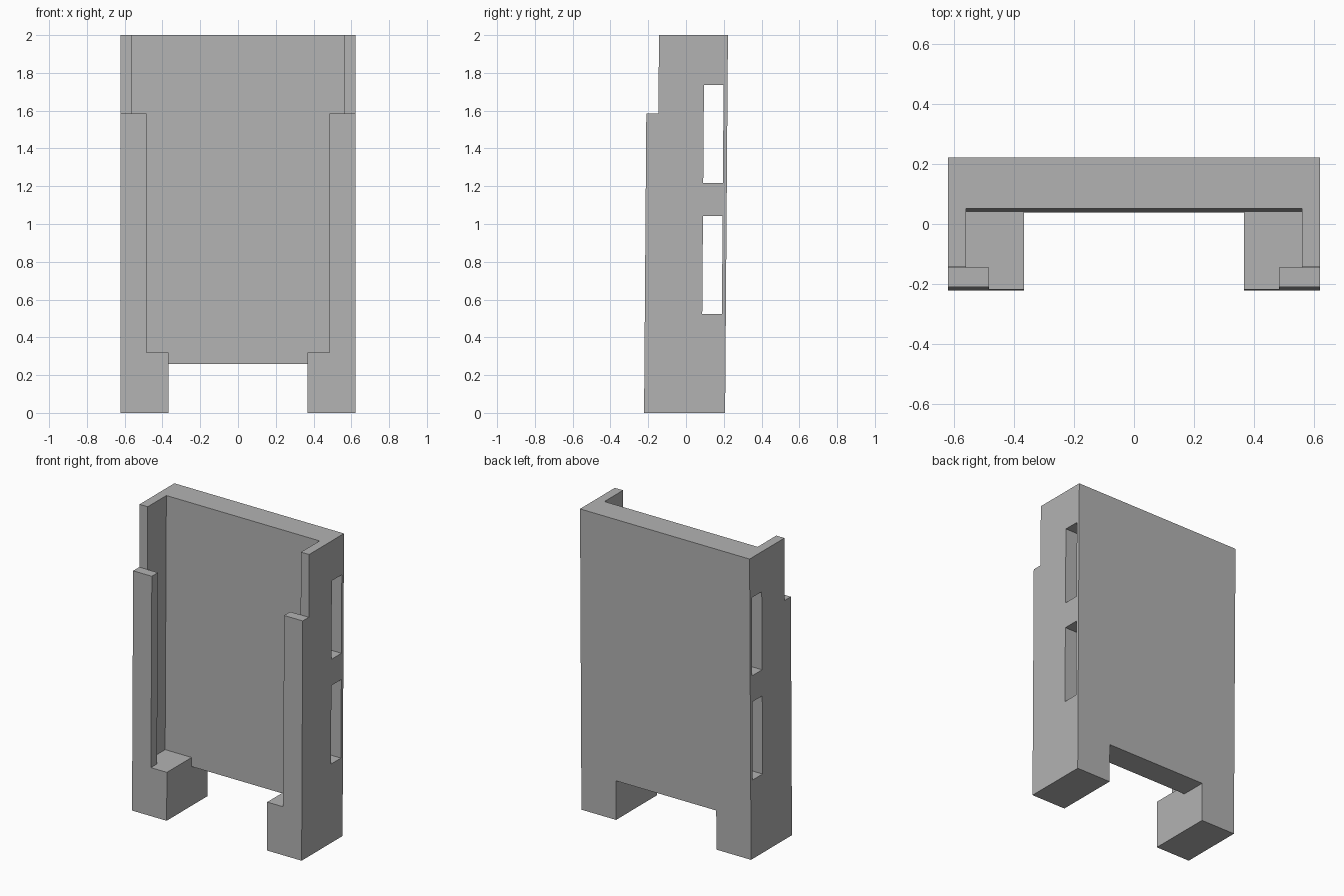
import bpy
import bmesh

if "Cube" in bpy.data.objects:
    bpy.data.objects.remove(bpy.data.objects["Cube"])

SLOPE = 0.0075      # slight backward lean, y offset per unit of height
BACK, PLATE, WALL, LIP = 0.207, 0.037, -0.158, -0.222   # y of the main planes

grey = bpy.data.materials.new("plain grey")
grey.diffuse_color = (0.45, 0.45, 0.45, 1)
grey.use_nodes = True
grey.node_tree.nodes["Principled BSDF"].inputs["Base Color"].default_value = grey.diffuse_color


def box(name, x, y, z):
    """Axis-aligned box from (min, max) ranges."""
    bm = bmesh.new()
    bmesh.ops.create_cube(bm, size=1)
    for v in bm.verts:
        v.co = [r[0] if c < 0 else r[1] for c, r in zip(v.co, (x, y, z))]
    mesh = bpy.data.meshes.new(name)
    bm.to_mesh(mesh)
    bm.free()
    ob = bpy.data.objects.new(name, mesh)
    bpy.context.collection.objects.link(ob)
    return ob


# Solid block that the holder is carved from
holder = box("holder_body", (-0.622, 0.622), (LIP, BACK), (0, 2))
holder.data.materials.append(grey)

cutters = [
    # pocket between the side walls, above the feet
    box("pocket_cutter", (-0.562, 0.562), (WALL, PLATE), (0.32, 2.2)),
    # front opening between the lips
    box("mouth_cutter", (-0.485, 0.485), (-0.5, -0.05), (0.32, 2.2)),
    # lips stop short of the top
    box("lip_top_cutter", (-0.8, 0.8), (-0.5, WALL), (1.585, 2.2)),
    # gap between the feet, in front of and below the back plate
    box("foot_gap_cutter", (-0.368, 0.368), (-0.5, PLATE), (-0.2, 0.6)),
    box("plate_bottom_cutter", (-0.368, 0.368), (-0.5, 0.5), (-0.2, 0.26)),
]
# strap slots running sideways through the back plate
for i, z in enumerate(((0.523, 1.042), (1.216, 1.735))):
    cutters.append(box(f"strap_slot_cutter_{i + 1}", (-0.8, 0.8), (0.082, 0.186), z))

for c in cutters:
    c.hide_render = True
    mod = holder.modifiers.new(c.name, 'BOOLEAN')
    mod.operation = 'DIFFERENCE'
    mod.solver = 'EXACT'
    mod.object = c

# Bake the cuts, remove the cutters, then lean the part
bpy.context.view_layer.update()
result = bpy.data.meshes.new_from_object(
    holder.evaluated_get(bpy.context.evaluated_depsgraph_get()))
holder.modifiers.clear()
holder.data = result
for c in cutters:
    bpy.data.objects.remove(c, do_unlink=True)
result.materials.clear()
result.materials.append(grey)
for p in result.polygons:
    p.material_index = 0
for v in result.vertices:
    v.co.y += SLOPE * v.co.z
